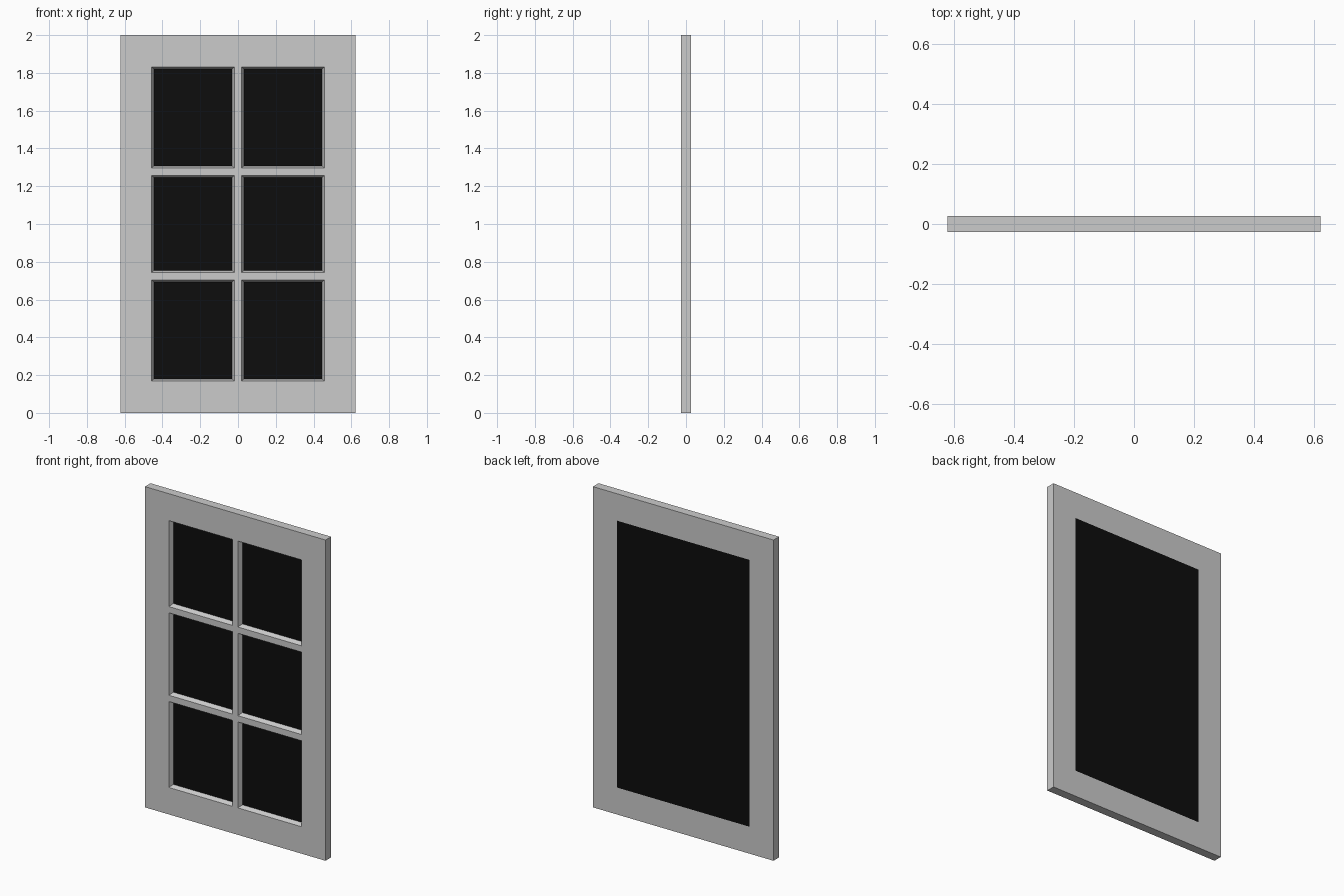
import bpy, bmesh

if "Cube" in bpy.data.objects:
    bpy.data.objects.remove(bpy.data.objects["Cube"])

T = 0.0275                      # half thickness
W, H = 0.623, 2.0               # half width, height
OX, Z0, Z1 = 0.458, 0.168, 1.832  # glazed opening
XS = [-W, -OX, -0.0185, 0.0185, OX, W]
ZS = [0, Z0, 0.704, 0.743, 1.257, 1.296, Z1, H]
NX, NZ = len(XS) - 1, len(ZS) - 1


def finish(bm, name):
    me = bpy.data.meshes.new(name)
    bm.to_mesh(me)
    bm.free()
    ob = bpy.data.objects.new(name, me)
    bpy.context.collection.objects.link(ob)
    return ob


# Frame with glazing bars: front and back grids joined by an outer rim
bm = bmesh.new()
front = [[bm.verts.new((x, -T, z)) for z in ZS] for x in XS]
back = [[bm.verts.new((x, T, z)) for z in ZS] for x in XS]
panes = []
for i in range(NX):
    for j in range(NZ):
        ring = [(i, j), (i + 1, j), (i + 1, j + 1), (i, j + 1)]
        f = bm.faces.new([front[a][b] for a, b in ring])
        if i in (1, 3) and j in (1, 3, 5):
            panes.append(f)
        if i in (0, NX - 1) or j in (0, NZ - 1):
            bm.faces.new([back[a][b] for a, b in reversed(ring)])

rim = ([(i, 0) for i in range(NX)] + [(NX, j) for j in range(NZ)]
       + [(i, NZ) for i in range(NX, 0, -1)] + [(0, j) for j in range(NZ, 0, -1)])
for (a, b), (c, d) in zip(rim, rim[1:] + rim[:1]):
    bm.faces.new((front[c][d], front[a][b], back[a][b], back[c][d]))

# Chamfered reveals around each pane
bm.normal_update()
bmesh.ops.inset_individual(bm, faces=panes, thickness=0.017, depth=-T)
bmesh.ops.delete(bm, geom=panes, context='FACES')
bmesh.ops.delete(bm, geom=[v for v in bm.verts if not v.link_faces], context='VERTS')
finish(bm, "window_frame")

# Dark glass slab behind the bars, flush with the back
bm = bmesh.new()
bmesh.ops.create_cube(bm, size=1)
bmesh.ops.scale(bm, verts=bm.verts, vec=(2 * OX, T, Z1 - Z0))
bmesh.ops.translate(bm, verts=bm.verts, vec=(0, T / 2, (Z0 + Z1) / 2))
glass = finish(bm, "glass")
mat = bpy.data.materials.new("dark_glass")
mat.diffuse_color = (0.004, 0.004, 0.004, 1)
mat.use_nodes = True
mat.node_tree.nodes["Principled BSDF"].inputs["Base Color"].default_value = mat.diffuse_color
glass.data.materials.append(mat)
